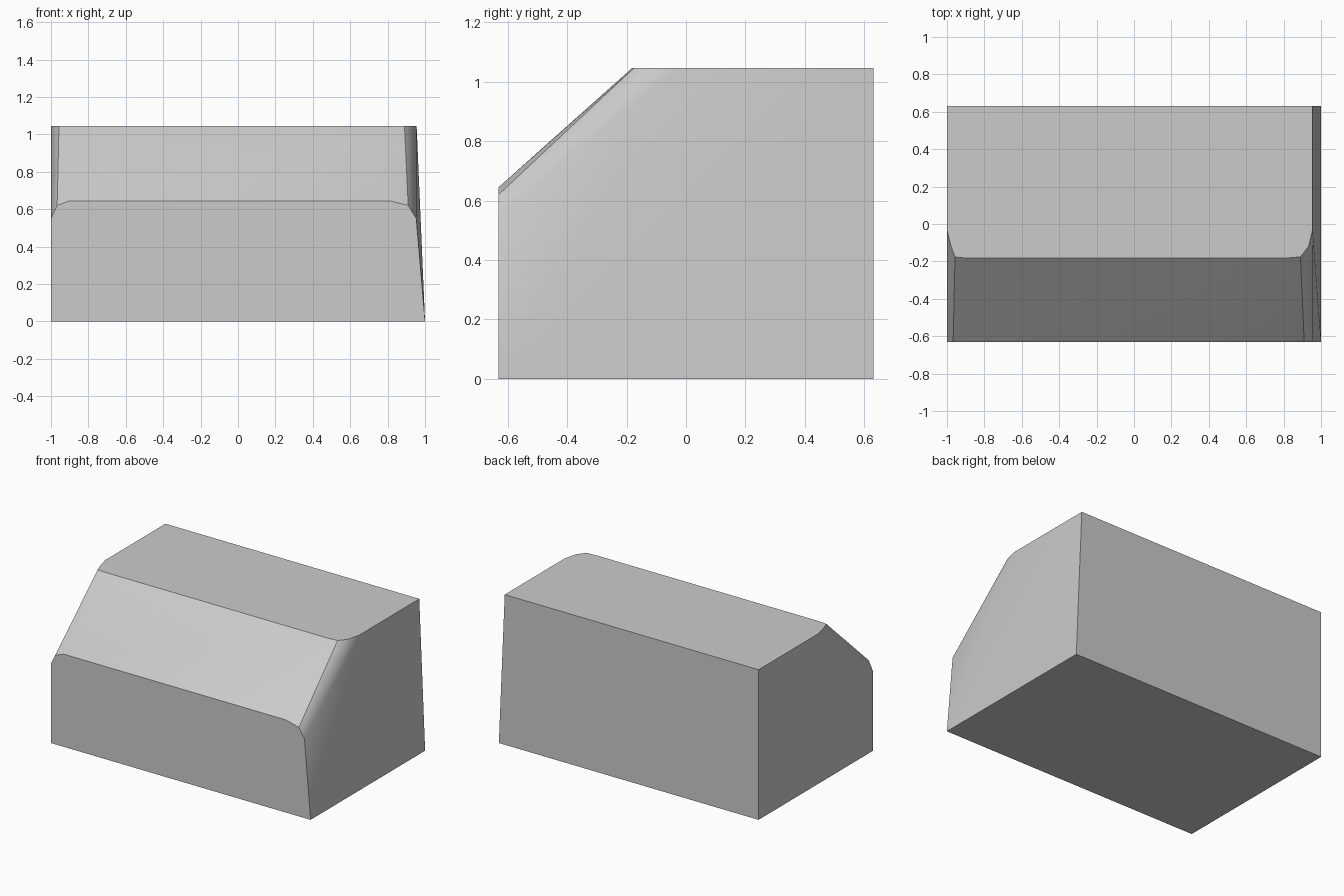
import bpy, bmesh, math

cube = bpy.data.objects.get("Cube")
if cube:
    bpy.data.objects.remove(cube, do_unlink=True)

FRONT, BACK, TOP = -0.63, 0.63, 1.045

# Outline of the front panel's upper edge (x, z)
front_edge = [(-1, 0.55), (-0.967, 0.62), (-0.9, 0.645),
              (0.81, 0.645), (0.91, 0.62), (0.953, 0.55)]
# Outline of the lid's front edge (x, y)
lid_edge = [(-1, -0.03), (-0.978, -0.12), (-0.957, -0.176), (-0.9, -0.182),
            (0.81, -0.182), (0.89, -0.176), (0.933, -0.12), (0.955, -0.03)]

points = [(x, y, 0) for x in (-1, 1) for y in (FRONT, BACK)]
points += [(-1, BACK, TOP), (0.955, BACK, TOP)]
points += [(x, FRONT, z) for x, z in front_edge]
points += [(x, y, TOP) for x, y in lid_edge]

# Solid body wrapped around the outlines
bm = bmesh.new()
for p in points:
    bm.verts.new(p)
bmesh.ops.convex_hull(bm, input=bm.verts[:])
bmesh.ops.dissolve_limit(bm, angle_limit=math.radians(0.5),
                         verts=bm.verts[:], edges=bm.edges[:])
bmesh.ops.recalc_face_normals(bm, faces=bm.faces[:])
mesh = bpy.data.meshes.new("sloped_block")
bm.to_mesh(mesh)
bm.free()
block = bpy.data.objects.new("sloped_block", mesh)
bpy.context.collection.objects.link(block)

# Plain grey
grey = bpy.data.materials.new("grey")
grey.use_nodes = True
colour = (0.6, 0.6, 0.6, 1)
grey.diffuse_color = colour
grey.node_tree.nodes["Principled BSDF"].inputs["Base Color"].default_value = colour
mesh.materials.append(grey)

bpy.context.view_layer.objects.active = block
block.select_set(True)
bpy.ops.object.shade_smooth_by_angle(angle=math.radians(30))
